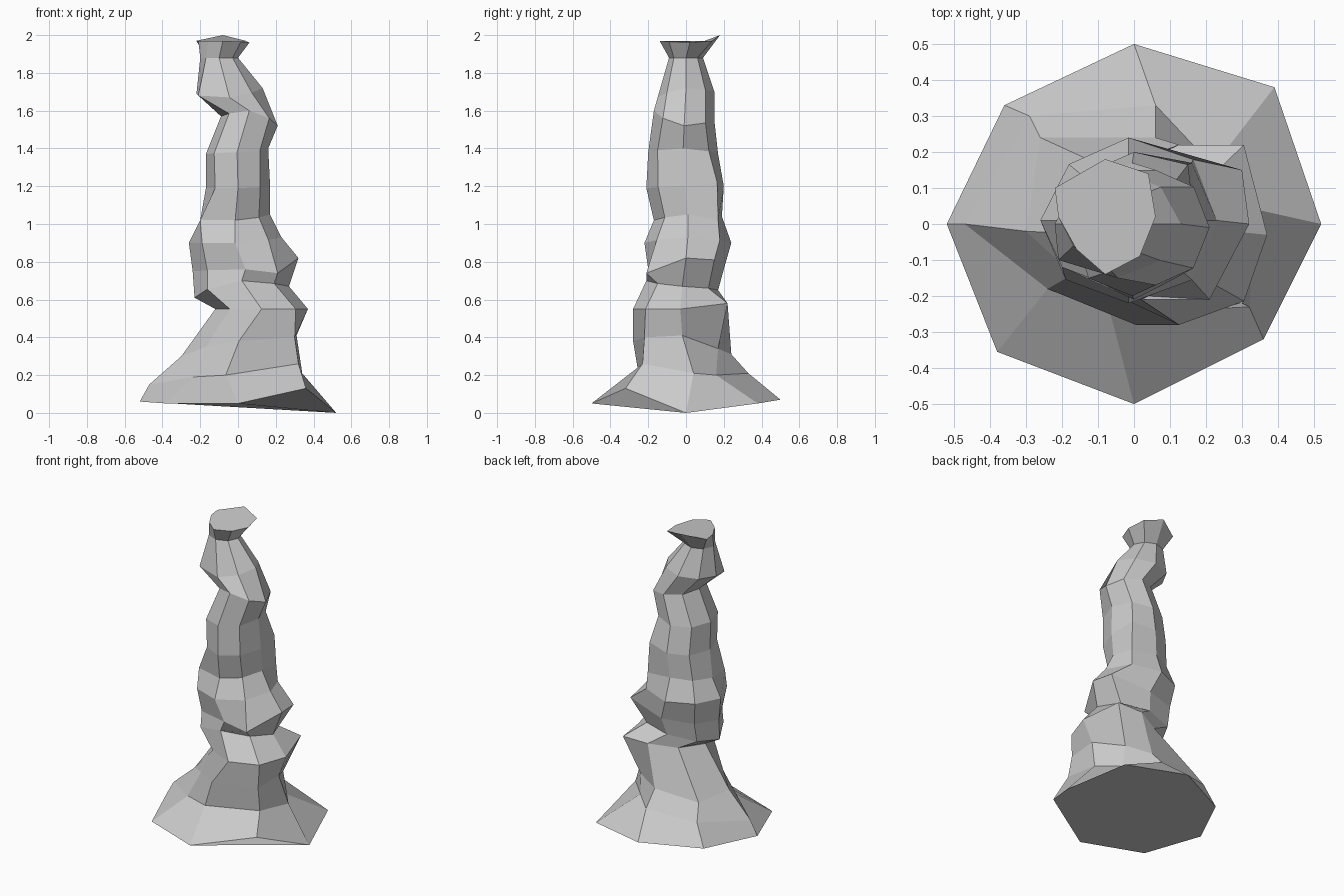
import bpy, bmesh, math, random

random.seed(4)
SIDES = 8

# Cross-section rings: left x,z  right x,z  front y,z  back y,z
RINGS = [
    (-.52, .06, .52, .00, -.50, .05, .50, .07),
    (-.47, .15, .34, .21, -.25, .20, .33, .21),
    (-.30, .30, .31, .41, -.28, .38, .24, .31),
    (-.12, .55, .37, .55, -.28, .55, .22, .58),
    (-.23, .61, .27, .67, -.21, .70, .17, .65),
    (-.24, .75, .32, .82, -.20, .76, .20, .76),
    (-.26, .90, .23, .93, -.22, .90, .24, .90),
    (-.20, 1.02, .17, 1.05, -.17, 1.02, .19, 1.04),
    (-.17, 1.19, .17, 1.20, -.21, 1.19, .20, 1.20),
    (-.17, 1.37, .16, 1.40, -.20, 1.38, .17, 1.37),
    (-.09, 1.57, .21, 1.52, -.17, 1.60, .15, 1.55),
    (-.22, 1.69, .13, 1.72, -.15, 1.67, .15, 1.70),
    (-.20, 1.88, .00, 1.88, -.09, 1.88, .09, 1.88),
    (-.22, 1.97, .06, 1.96, -.14, 1.97, .18, 2.00),
]

# Corners pulled away from the plain oval: (ring, corner) -> x, y, z
BR, B, BL, L, FL, F, FR = range(1, 8)
PULLED = {
    (0, BR): (.39, .38, .05), (0, BL): (-.36, .33, .06),
    (0, FL): (-.38, -.355, .05), (0, FR): (.36, -.32, .13),
    (1, BR): (.22, .16, .20), (1, B): (.06, .33, .21),
    (1, BL): (-.29, .30, .20), (1, L): (-.47, .00, .15),
    (1, FL): (-.24, -.18, .19), (1, FR): (.32, -.23, .26),
    (2, BR): (.21, .17, .34), (2, B): (.06, .24, .31),
    (2, BL): (-.26, .24, .30), (2, FL): (-.17, -.14, .35),
    (2, FR): (.30, -.22, .40),
    (3, BR): (.305, .22, .58), (5, BR): (.30, .15, .81),
    (5, FR): (.21, -.21, .74),
    (7, BR): (.16, .17, 1.02), (7, FL): (-.20, -.12, 1.02),
    (8, BR): (.15, .165, 1.22), (11, FL): (-.21, -.10, 1.68),
    (13, BR): (.04, .14, 1.97), (13, BL): (-.22, .10, 1.97),
    (13, L): (-.21, .02, 1.97), (13, FL): (-.16, -.07, 1.97),
}


def add_ring(bm, n, ring):
    """Tilted eight-sided ring passing through its four side points."""
    xl, zl, xr, zr, yf, zf, yb, zb = ring
    verts = []
    for i in range(SIDES):
        a = math.tau * i / SIDES
        c, s = math.cos(a), math.sin(a)
        k = 1 + (random.uniform(-.05, .05) if i % 2 else 0)
        x = (xl + xr) / 2 + (xr - xl) / 2 * c * k
        y = (yf + yb) / 2 + (yb - yf) / 2 * s * k
        z = c * c * (zr if c > 0 else zl) + s * s * (zb if s > 0 else zf)
        verts.append(bm.verts.new(PULLED.get((n, i), (x, y, z))))
    return verts


# Gnarled column with flared foot and capped top
bm = bmesh.new()
loops = [add_ring(bm, n, r) for n, r in enumerate(RINGS)]
for low, high in zip(loops, loops[1:]):
    for i in range(SIDES):
        j = (i + 1) % SIDES
        bm.faces.new((low[i], low[j], high[j], high[i]))
bm.faces.new(loops[0][::-1])
bm.faces.new(loops[-1])
bmesh.ops.recalc_face_normals(bm, faces=bm.faces)

mesh = bpy.data.meshes.new("rock_column")
bm.to_mesh(mesh)
bm.free()
column = bpy.data.objects.new("rock_column", mesh)
bpy.context.collection.objects.link(column)
